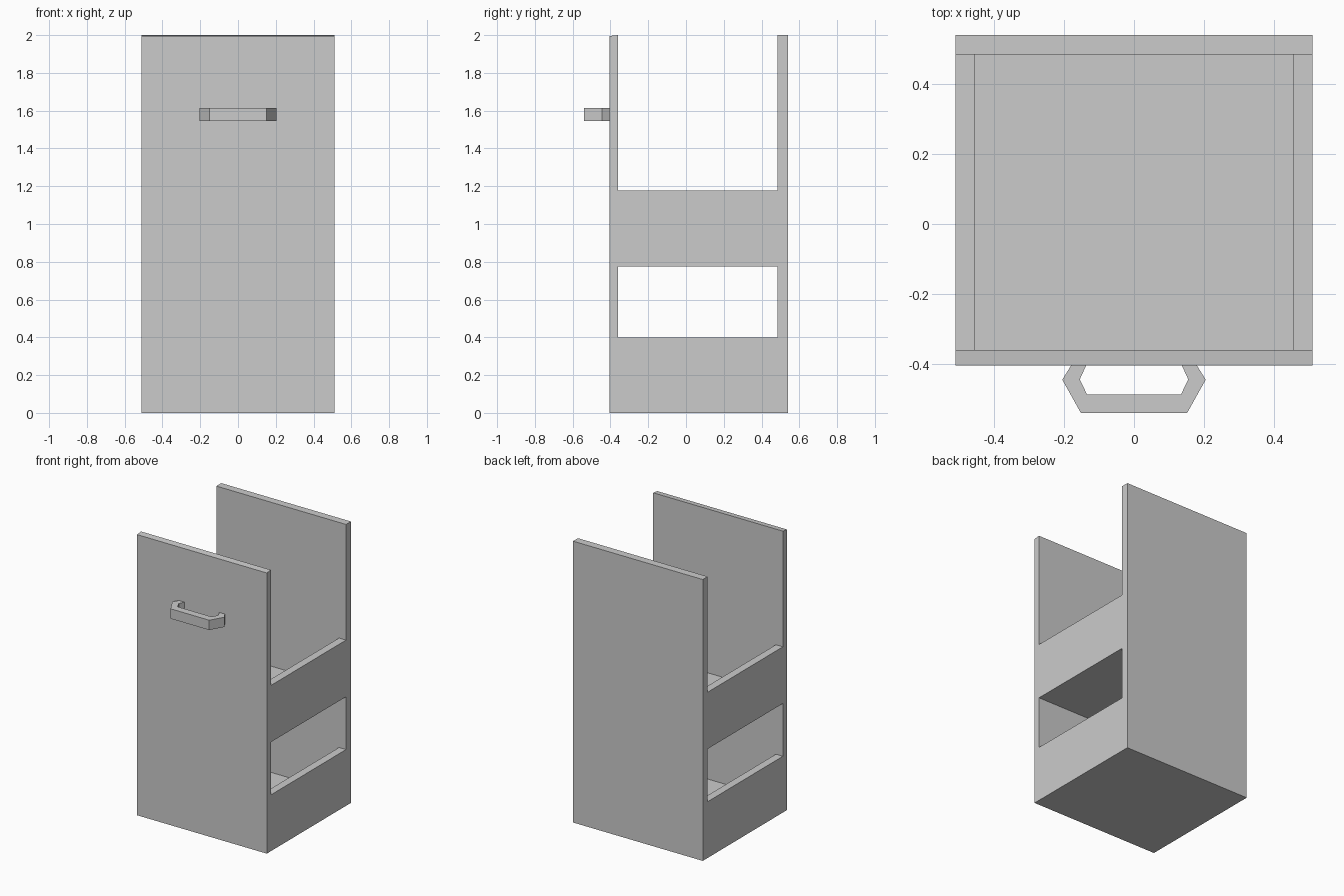
import bpy
import bmesh

cube = bpy.data.objects.get("Cube")
if cube:
    bpy.data.objects.remove(cube, do_unlink=True)

grey = bpy.data.materials.new("plain grey")
grey.use_nodes = True
grey.diffuse_color = (0.6, 0.6, 0.6, 1)
grey.node_tree.nodes["Principled BSDF"].inputs["Base Color"].default_value = grey.diffuse_color


def prism(name, outline, place, offset):
    """Extrude a flat outline, placed in space by a function, along an offset."""
    bm = bmesh.new()
    face = bm.faces.new([bm.verts.new(place(a, b)) for a, b in outline])
    side = bmesh.ops.extrude_face_region(bm, geom=[face])["geom"]
    bmesh.ops.translate(bm, vec=offset,
                        verts=[v for v in side if isinstance(v, bmesh.types.BMVert)])
    bmesh.ops.recalc_face_normals(bm, faces=bm.faces)
    mesh = bpy.data.meshes.new(name)
    bm.to_mesh(mesh)
    bm.free()
    mesh.materials.append(grey)
    obj = bpy.data.objects.new(name, mesh)
    bpy.context.collection.objects.link(obj)
    return obj


HALF = 0.51           # half width of the cabinet
WALL = 0.055          # tray wall thickness
FRONT, FRONT_IN = -0.405, -0.36
BACK_IN, BACK = 0.485, 0.54


def across(name, profile):
    """Profile in y and z, run over the full width."""
    return prism(name, profile, lambda y, z: (-HALF, y, z), (2 * HALF, 0, 0))


# Tall panels; the front one has a slightly sloped top edge
across("front_panel", [(FRONT, 0), (FRONT_IN, 0), (FRONT_IN, 2), (FRONT, 1.995)])
across("back_panel", [(BACK_IN, 0), (BACK, 0), (BACK, 2), (BACK_IN, 2)])

# Open trays: a U-shaped section between the panels
for name, bottom, floor, rim in (("lower_tray", 0, 0.08, 0.4),
                                 ("upper_tray", 0.775, 0.835, 1.178)):
    inner = HALF - WALL
    half = [(HALF, bottom), (HALF, rim), (inner, rim), (inner, floor)]
    section = half + [(-x, z) for x, z in reversed(half)]
    prism(name, section, lambda x, z: (x, FRONT_IN, z), (0, BACK_IN - FRONT_IN, 0))

# Angular pull handle
outer = [(0.18, FRONT), (0.205, -0.445), (0.152, -0.54)]
inside = [(0.137, FRONT), (0.155, -0.444), (0.134, -0.488)]
loop = outer + [(-x, y) for x, y in reversed(outer)]
loop += [(-x, y) for x, y in inside] + inside[::-1]
prism("handle", loop, lambda x, y: (x, y, 1.545), (0, 0, 0.07))
